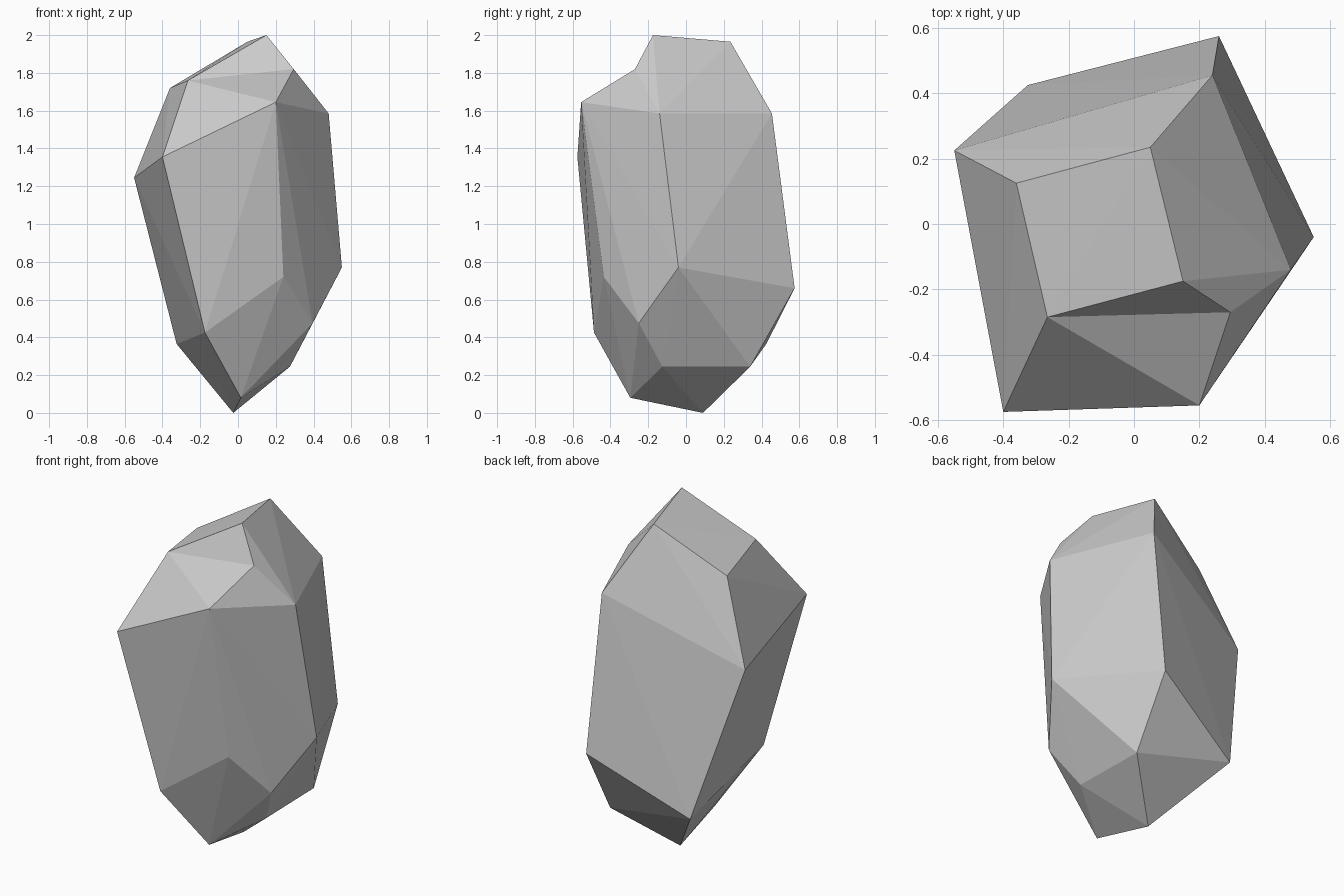
import bpy, bmesh

# Facet corners of the crystal, crown to foot
crown = [(0.15, -0.175, 2.0), (0.05, 0.235, 1.965), (0.295, -0.27, 1.82),
         (-0.265, -0.285, 1.76), (-0.36, 0.125, 1.72)]
shoulder = [(0.2, -0.555, 1.645), (0.48, -0.14, 1.585), (0.24, 0.455, 1.585),
            (-0.4, -0.575, 1.355), (-0.55, 0.225, 1.245)]
waist = [(0.55, -0.04, 0.77), (0.24, -0.435, 0.72), (0.26, 0.575, 0.66),
         (0.395, -0.25, 0.475), (-0.175, -0.487, 0.425), (-0.325, 0.425, 0.365)]
foot = [(0.275, -0.125, 0.245), (0.265, 0.34, 0.245),
        (0.015, -0.295, 0.08), (-0.025, 0.09, 0.0)]

# Faceted body: a hull around the corners
bm = bmesh.new()
verts = [bm.verts.new(p) for p in crown + shoulder + waist + foot]
bmesh.ops.convex_hull(bm, input=verts)

# Chipped notch at the front of the crown: turn the bridging edge inwards
peak, front_corner = verts[0], verts[5]
bridge = bm.edges.get((peak, front_corner))
if bridge:
    bmesh.utils.edge_rotate(bridge, True)
bmesh.ops.recalc_face_normals(bm, faces=bm.faces[:])

mesh = bpy.data.meshes.new("crystal_rock")
bm.to_mesh(mesh)
bm.free()
rock = bpy.data.objects.new("crystal_rock", mesh)
bpy.context.collection.objects.link(rock)
